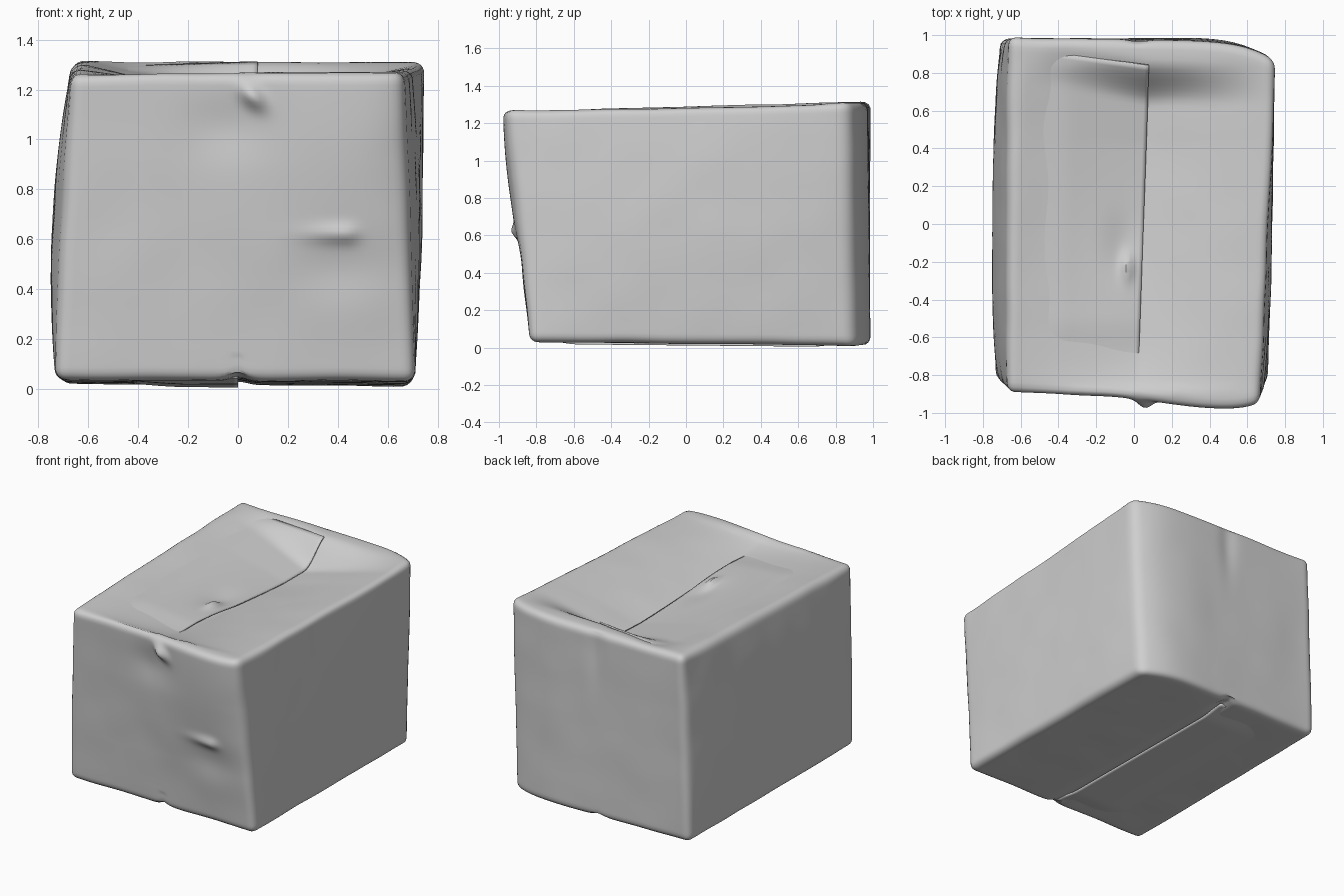
import bpy, bmesh, math
from mathutils import Vector, noise

old = bpy.data.objects.get("Cube")
if old:
    bpy.data.objects.remove(old, do_unlink=True)

SHADE = (0.62, 0.62, 0.62, 1)
grey = bpy.data.materials.new("plain grey card")
grey.use_nodes = True
grey.diffuse_color = SHADE
grey.node_tree.nodes["Principled BSDF"].inputs["Base Color"].default_value = SHADE

HALF = Vector((0.72, 0.94, 0.64))
ROUND = 0.045

# Skewed corners of the box, keyed by side signs (x, y, z)
CORNERS = {
    (-1, -1, -1): (-0.735, -0.82, 0.035), (1, -1, -1): (0.71, -0.83, 0.03),
    (-1, 1, -1): (-0.71, 0.98, 0.02), (1, 1, -1): (0.70, 0.89, 0.01),
    (-1, -1, 1): (-0.67, -0.89, 1.265), (1, -1, 1): (0.665, -0.95, 1.27),
    (-1, 1, 1): (-0.665, 0.99, 1.315), (1, 1, 1): (0.75, 0.865, 1.31),
}


def clamp(t):
    return max(0.0, min(1.0, t))


def smooth(t):
    t = clamp(t)
    return t * t * (3 - 2 * t)


def bell(*terms):
    """Soft bump from (offset, width) pairs."""
    return math.exp(-sum((d / w) ** 2 for d, w in terms))


def skew(n):
    """Blend the eight corners at a point of the -1..1 cube, with bowed walls."""
    p = Vector()
    for signs, corner in CORNERS.items():
        weight = 1
        for s, c in zip(signs, n):
            weight *= (1 + s * c) / 2
        p += Vector(corner) * weight
    # side walls
    p.x += (0.025 if n.x > 0 else 0.048) * n.x * (1 - n.y ** 4) * (1 - n.z ** 2)
    # back and front walls
    p.y += 0.05 * (1 + n.x) * (1 - n.x ** 4) * smooth(n.y)
    belly = bell((p.x - 0.48, 0.42), (p.z - 1.0, 0.62))
    p.y -= 0.05 * belly * (1 - n.x ** 8) * smooth(-n.y)
    return p


def seam_x(y):
    return 0.05 + 0.035 * y


def sag(x, y):
    """Valley in the lid along its seam, dropping behind the back rim."""
    back = 0.87 + 0.1 * clamp((seam_x(y) - x) / 0.5)
    along = smooth((back - y) / 0.24) * clamp((y + 0.88) / 1.3) ** 0.5
    across = (1 - clamp(abs(x - seam_x(y)) / 0.67)) ** 1.05
    dent = 0.02 * bell((x + 0.06, 0.09), (y + 0.12, 0.16))
    ridge = 0.035 * bell((x + 0.035, 0.03), (y + 0.23, 0.07))
    return 0.165 * along * across + dent - ridge


def front_dents(x, z):
    """Outward push of the pinched folds on the front wall."""
    a, b = x - 0.06, z - 1.17
    along, across = (a - b) * 0.707, (a + b) * 0.707
    push = 0.045 * bell((along, 0.06), (across, 0.035))
    push -= 0.02 * bell((x + 0.04, 0.16), (z - 1.05, 0.12))
    taper = 0.14 if x < 0.43 else 0.05
    push += 0.025 * bell((x - 0.43, taper), (z - 0.62, 0.035))
    push -= 0.015 * bell((x - 0.42, 0.16), (z - 0.48, 0.12))
    return push


def finish(obj, angle):
    obj.data.materials.append(grey)
    bpy.ops.object.select_all(action="DESELECT")
    obj.select_set(True)
    bpy.context.view_layer.objects.active = obj
    bpy.ops.object.shade_smooth_by_angle(angle=math.radians(angle))


def add_object(name, bm):
    mesh = bpy.data.meshes.new(name)
    bmesh.ops.recalc_face_normals(bm, faces=bm.faces)
    bm.to_mesh(mesh)
    bm.free()
    obj = bpy.data.objects.new(name, mesh)
    bpy.context.collection.objects.link(obj)
    return obj


# Box body: rounded cube, skewed, bulged and crumpled
bm = bmesh.new()
bmesh.ops.create_cube(bm, size=2)
bmesh.ops.subdivide_edges(bm, edges=bm.edges[:], cuts=71, use_grid_fill=True)
for v in bm.verts:
    raw = v.co.copy()
    p = Vector([c * h for c, h in zip(raw, HALF)])
    core = Vector([max(ROUND - h, min(h - ROUND, c)) for c, h in zip(p, HALF)])
    p = core + (p - core).normalized() * ROUND
    n = Vector([c / h for c, h in zip(p, HALF)])
    q = skew(n)
    if raw.z > 0.999:
        q.z -= sag(q.x, q.y)
    if raw.z < -0.999:
        q.z += 0.012 * bell((q.x, 0.05))
    if raw.y < -0.999:
        q.y -= front_dents(q.x, q.z)
    if raw.y > 0.999:
        q.y -= 0.012 * bell((q.x - 0.02, 0.06), (q.z - 1.2, 0.25))
    # notches where the floor seam meets the walls
    if n.z < -0.85:
        q.z += 0.02 * bell((q.x, 0.03), (abs(q.y) - 0.88, 0.1))
    # wavy edges and soft crumpling
    v.co = q + noise.noise_vector(q * 4) * 0.004
finish(add_object("box_body", bm), 60)


def flap(name, height, inner, outer, front, back, thickness):
    """Thin sheet between an outer x and a seam, on the lid or the floor."""
    sheet = bmesh.new()
    bmesh.ops.create_grid(sheet, x_segments=30, y_segments=60, size=1)
    for v in sheet.verts:
        s, t = (v.co.x + 1) / 2, (v.co.y + 1) / 2
        y = front + (back(s) - front) * t
        x = outer + (inner(y) - outer) * s
        v.co = (x, y, height(x, y, s, t))
    obj = add_object(name, sheet)
    mod = obj.modifiers.new("card thickness", "SOLIDIFY")
    mod.thickness = thickness
    mod.offset = 0
    finish(obj, 40)


def lid_height(x, y, s, t):
    base = skew(Vector((x / 0.7, y / 0.94, 1))).z - sag(x, y)
    edge = smooth(s * 2.5) * smooth(t * 6) * smooth((1 - t) * 12 + s)
    lift = 0.02 * bell((y + 0.3, 0.32)) * smooth(s * 1.5 - 0.5)
    return base - 0.016 + 0.022 * edge + lift


def floor_height(x, y, s, t):
    base = skew(Vector((x / 0.72, y / 0.94, -1))).z
    edge = smooth(s * 1.5) * smooth(t * 8) * smooth((1 - t) * 8)
    return base + 0.016 - 0.022 * edge


# Overlapping flaps along the lid seam and the floor seam
flap("lid_flap", lid_height, seam_x, -0.58, -0.76,
     lambda s: 0.84 + 0.09 * (1 - s), 0.01)
flap("floor_flap", floor_height, lambda y: 0.0, -0.6, -0.78,
     lambda s: 0.88, 0.012)
